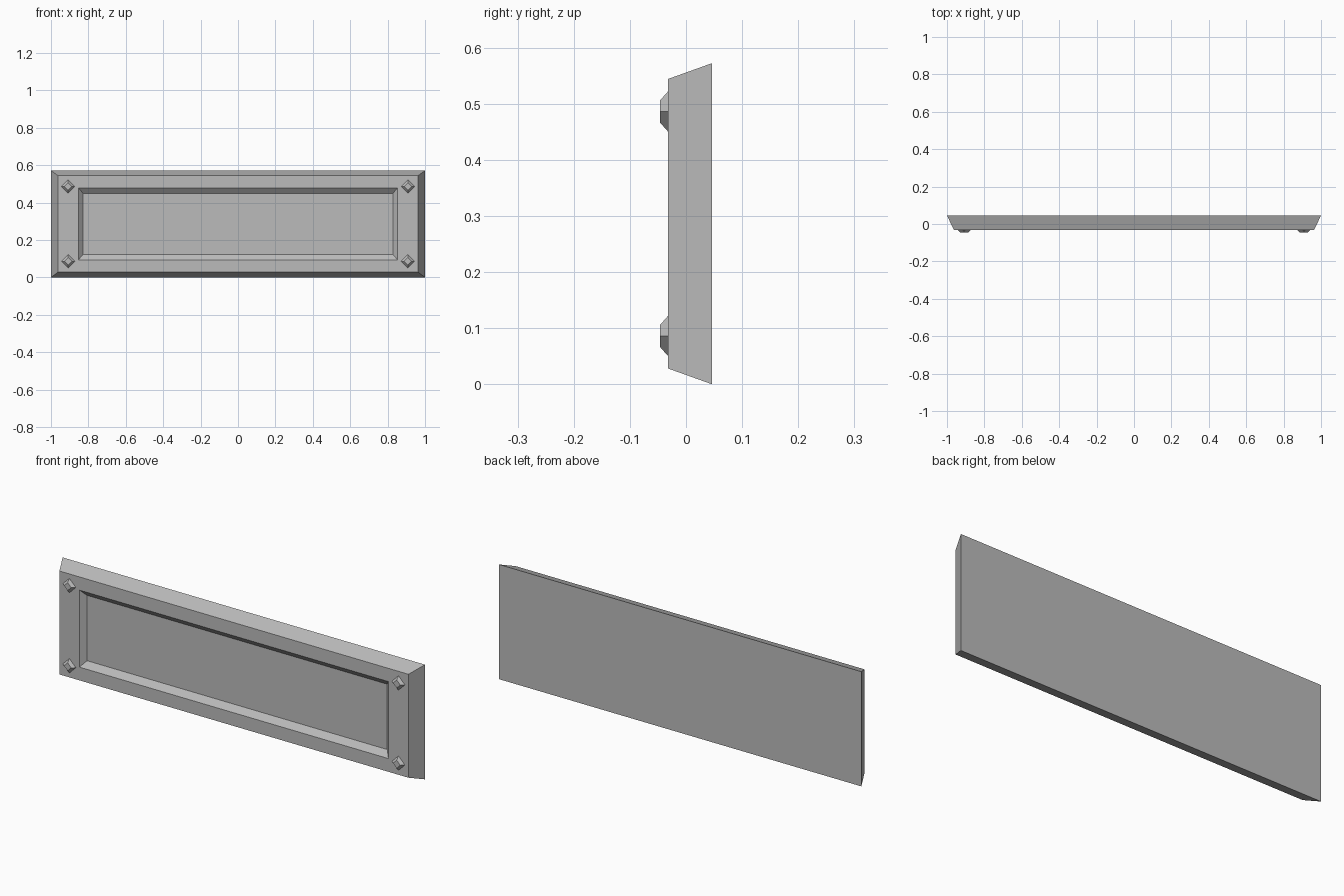
import bpy
import bmesh

cube = bpy.data.objects.get("Cube")
if cube:
    bpy.data.objects.remove(cube, do_unlink=True)

grey = bpy.data.materials.new("plain grey")
grey.use_nodes = True
colour = (0.5, 0.5, 0.5, 1)
grey.diffuse_color = colour
grey.node_tree.nodes["Principled BSDF"].inputs["Base Color"].default_value = colour

MID_Z = 0.286


def lofted(name, loops):
    """Join four-point loops in order and cap both ends."""
    bm = bmesh.new()
    rings = [[bm.verts.new(p) for p in loop] for loop in loops]
    for a, b in zip(rings, rings[1:]):
        for i in range(4):
            j = (i + 1) % 4
            bm.faces.new((a[i], a[j], b[j], b[i]))
    bm.faces.new(rings[0][::-1])
    bm.faces.new(rings[-1])
    bmesh.ops.recalc_face_normals(bm, faces=bm.faces)
    mesh = bpy.data.meshes.new(name)
    bm.to_mesh(mesh)
    bm.free()
    mesh.materials.append(grey)
    obj = bpy.data.objects.new(name, mesh)
    bpy.context.collection.objects.link(obj)
    return obj


def rectangle(half_w, half_h, y):
    return [(sx * half_w, y, MID_Z + sz * half_h)
            for sx, sz in ((-1, -1), (1, -1), (1, 1), (-1, 1))]


def diamond(x, z, r, y):
    return [(x, y, z - r), (x + r, y, z), (x, y, z + r), (x - r, y, z)]


# Plate with sloped edges and a shallow sunken panel in front
lofted("plate", [
    rectangle(1.0, 0.286, 0.046),
    rectangle(0.963, 0.258, -0.032),
    rectangle(0.853, 0.192, -0.032),
    rectangle(0.828, 0.163, -0.007),
])

# Diamond studs at the four corners
for side, sx in (("left", 1), ("right", -1)):
    for level, sz in (("upper", 1), ("lower", -1)):
        x, z = sx * 0.908, MID_Z + sz * 0.2
        lofted(f"{level}_{side}_stud", [
            diamond(x, z, 0.037, -0.031),
            diamond(x, z, 0.02, -0.046),
        ])
